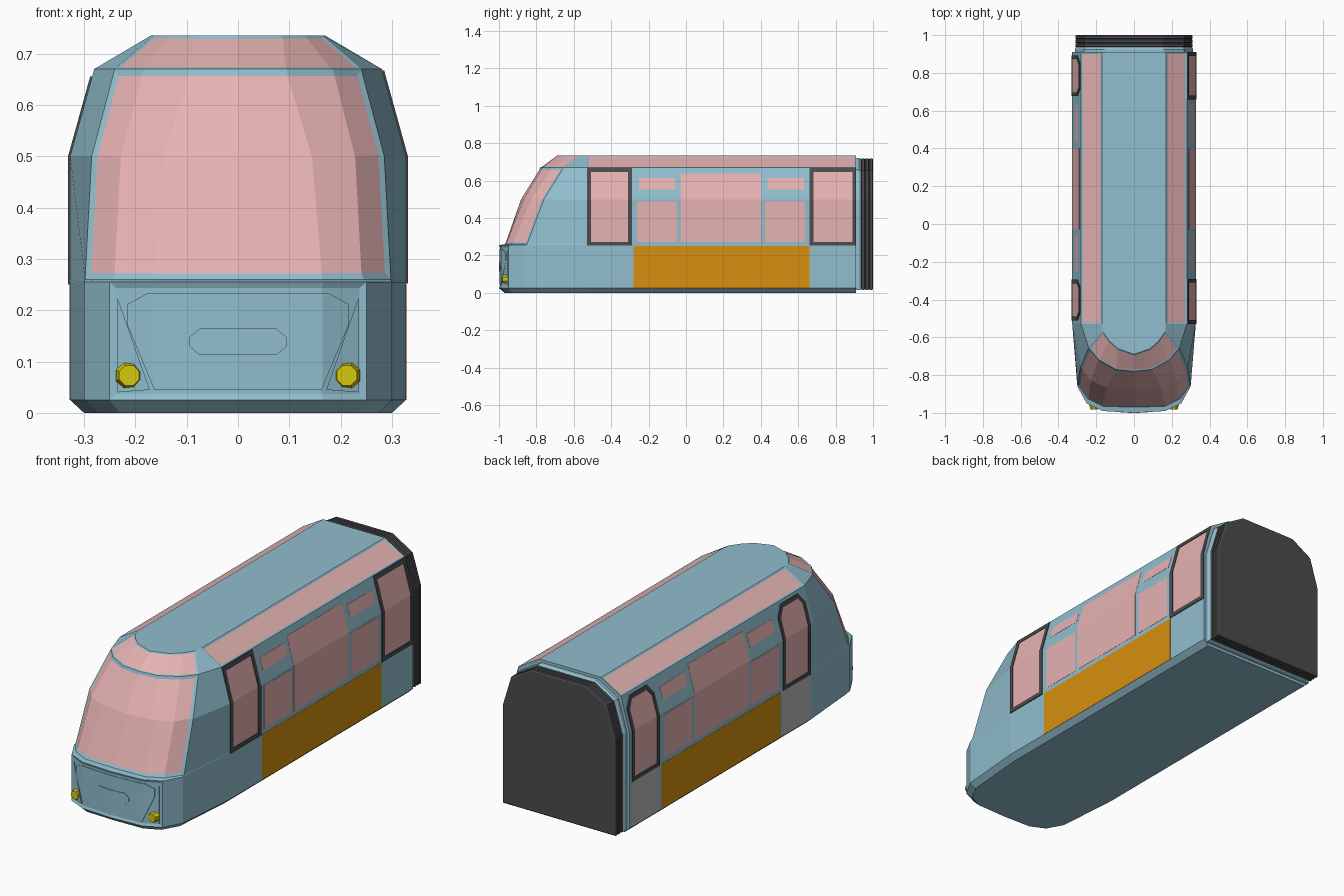
import bpy, bmesh, math
from mathutils import Matrix

if "Cube" in bpy.data.objects:
    bpy.data.objects.remove(bpy.data.objects["Cube"])


def material(name, rgb):
    lin = [(c / 255 / 12.92) if c < 10 else ((c / 255 + 0.055) / 1.055) ** 2.4 for c in rgb]
    m = bpy.data.materials.new(name)
    m.diffuse_color = (*lin, 1)
    m.use_nodes = True
    m.node_tree.nodes["Principled BSDF"].inputs["Base Color"].default_value = m.diffuse_color
    return m


BLUE = material("body_blue", (145, 190, 206))
PINK = material("glass_pink", (230, 178, 178))
ORANGE = material("panel_orange", (215, 144, 14))
DARK = material("rubber_dark", (75, 75, 78))
GREY = material("door_grey", (184, 186, 184))
YELLOW = material("lamp_yellow", (212, 202, 12))


def finish(name, bm, *mats):
    bmesh.ops.recalc_face_normals(bm, faces=bm.faces[:])
    me = bpy.data.meshes.new(name)
    bm.to_mesh(me)
    bm.free()
    for m in mats:
        me.materials.append(m)
    ob = bpy.data.objects.new(name, me)
    bpy.context.collection.objects.link(ob)
    return ob


# Body shell: half plan outlines (rear to nose centre) at each height
BASE = [(.327, .91), (.327, -.53), (.30, -.86), (.25, -.95), (.165, -.99), (0, -1.0)]
ROWS = [
    (0, [(.30, .91), (.30, -.53), (.275, -.85), (.23, -.93), (.155, -.965), (0, -.97)]),
    (.025, BASE),
    (.255, BASE),
    (.26, [(.327, .91), (.327, -.53), (.298, -.85), (.245, -.925), (.165, -.965), (0, -.97)]),
    (.50, [(.327, .91), (.327, -.53), (.285, -.76), (.23, -.83), (.145, -.87), (0, -.885)]),
    (.67, [(.28, .91), (.28, -.53), (.24, -.655), (.185, -.72), (.095, -.77), (0, -.78)]),
    (.735, [(.17, .91), (.17, -.53), (.165, -.57), (.13, -.62), (.085, -.66), (0, -.69)]),
]
bm = bmesh.new()
grid = []
for z, half in ROWS:
    full = half + [(-x, y) for x, y in reversed(half[:-1])]
    grid.append([bm.verts.new((x, y, z)) for x, y in full])
cell = {}
for r in range(len(grid) - 1):
    for c in range(10):
        cell[r, c] = bm.faces.new((grid[r][c], grid[r][c + 1], grid[r + 1][c + 1], grid[r + 1][c]))
bm.faces.new(grid[0])
bm.faces.new(grid[-1])
bm.faces.new([row[0] for row in grid] + [row[-1] for row in reversed(grid)])
bmesh.ops.recalc_face_normals(bm, faces=bm.faces[:])


def inset(keys, width, depth, mat):
    faces = [cell[k] for k in keys]
    bmesh.ops.inset_region(bm, faces=faces, thickness=width, depth=depth,
                           use_even_offset=True, use_boundary=True)
    for f in faces:
        f.material_index = mat


# Windscreen, upper windscreen, roof side glazing, recessed nose panel
inset([(r, c) for r in (3, 4) for c in range(2, 8)], .014, -.003, 1)
inset([(5, c) for c in range(2, 8)], .008, -.002, 1)
inset([(5, 0)], .009, -.002, 1)
inset([(5, 9)], .009, -.002, 1)
inset([(1, c) for c in range(3, 7)], .012, -.005, 0)
finish("body_shell", bm, BLUE, PINK)


# Mappings from flat panel space (u, v, height) to the body surface
def side_map(s):
    def f(u, v, w):
        x = .327 - max(0, v - .5) * .047 / .17
        return (s * (x + w), u, v)
    return f


def nose_map(u, v, w):
    a = abs(u)
    y = -1 + .01 * a / .165 if a < .165 else -.99 + (a - .165) * .04 / .085
    return (u, y + .005 - w, v)


def panel(name, pts, mapping, mat, cuts, high=.002, border=0, keep="all"):
    """Thin plate following the body; keep='ring' or 'inner' after a border inset."""
    b = bmesh.new()
    b.faces.new([b.verts.new((u, v, 0)) for u, v in pts])
    for co, no in cuts:
        bmesh.ops.bisect_plane(b, geom=b.verts[:] + b.edges[:] + b.faces[:],
                               plane_co=co, plane_no=no)
    b.normal_update()
    if border:
        inner = b.faces[:]
        ring = bmesh.ops.inset_region(b, faces=inner, thickness=border,
                                      use_even_offset=True, use_boundary=True)["faces"]
        bmesh.ops.delete(b, geom=inner if keep == "ring" else ring, context="FACES")
    for v in b.verts:
        v.co.z = -.003
    new = bmesh.ops.extrude_face_region(b, geom=b.faces[:], use_keep_orig=True)["geom"]
    for v in new:
        if isinstance(v, bmesh.types.BMVert):
            v.co.z = high
    for v in b.verts:
        v.co = mapping(*v.co)
    return finish(name, b, mat)


def rect(u0, u1, v0, v1):
    return [(u0, v0), (u1, v0), (u1, v1), (u0, v1)]


SIDE_CUT = [((0, .5, 0), (0, 1, 0))]
NOSE_CUT = [((x, 0, 0), (1, 0, 0)) for x in (-.165, 0, .165)]

# Side windows and orange panels on both sides
WINDOWS = {
    "front_upper_window": (-.25, -.055, .553, .615), "front_lower_window": (-.262, -.048, .273, .488),
    "middle_window": (-.03, .40, .273, .637),
    "rear_upper_window": (.435, .63, .553, .615), "rear_lower_window": (.423, .637, .273, .488),
}
for side, s in (("right", 1), ("left", -1)):
    m = side_map(s)
    for n, box in WINDOWS.items():
        panel(f"{side}_{n}", rect(*box), m, PINK, SIDE_CUT, .001)
    panel(f"{side}_orange_panel", rect(-.28, .66, .025, .25), m, ORANGE, SIDE_CUT, .001)

# Doors: square-topped on the right, chamfered with grey lower leaf on the left
for n, y0, y1 in (("front", -.53, -.29), ("rear", .66, .91)):
    pts = rect(y0, y1, .252, .667)
    for part, mat, h, keep in (("frame", DARK, .004, "ring"), ("glass", PINK, .001, "inner")):
        panel(f"right_{n}_door_{part}", pts, side_map(1), mat, SIDE_CUT, h, .021, keep)
for n, y0, y1 in (("front", -.51, -.295), ("rear", .677, .892)):
    pts = [(y0, .25), (y1, .25), (y1, .605), (y1 - .04, .655), (y0 + .04, .655), (y0, .605)]
    for part, mat, h, keep in (("frame", DARK, .004, "ring"), ("glass", PINK, .001, "inner")):
        panel(f"left_{n}_door_{part}", pts, side_map(-1), mat, SIDE_CUT, h, .019, keep)
    panel(f"left_{n}_door_lower", rect(y0, y1, .025, .25), side_map(-1), GREY, SIDE_CUT, .001)

# Nose hatch, coupler cover, lamp panels and headlights
hatch = [(.163, .045), (.215, .17), (.215, .212), (.175, .234)]
panel("nose_hatch", hatch + [(-x, z) for x, z in reversed(hatch)], nose_map, BLUE, NOSE_CUT, .003)
cover = [(.075, .113), (.095, .13), (.095, .147), (.075, .164)]
panel("coupler_cover", cover + [(-x, z) for x, z in reversed(cover)], nose_map, BLUE, NOSE_CUT, .006)
for side, s in (("right", 1), ("left", -1)):
    panel(f"{side}_lamp_panel", [(s * .235, .225), (s * .172, .045), (s * .235, .04)],
          nose_map, BLUE, NOSE_CUT, .003)
    b = bmesh.new()
    bmesh.ops.create_cone(b, cap_ends=True, segments=8, radius1=.028, radius2=.021, depth=.026,
                          matrix=Matrix.Translation((s * .212, -.968, .073))
                          @ Matrix.Rotation(math.radians(90), 4, "X")
                          @ Matrix.Rotation(math.radians(22.5), 4, "Z"))
    finish(f"{side}_headlight", b, YELLOW)


# Rear collar and ribbed gangway, lofted from the body cross-section
SECTION = [(.327, .0), (.327, .5), (.28, .67), (.17, .735)]


def loft(name, rings, mat):
    b = bmesh.new()
    prev = None
    for y, k in rings:
        half = [(x - k, z + k if z == 0 else z - k * (z > .5)) for x, z in SECTION]
        ring = [b.verts.new((x, y, z)) for x, z in half + [(-x, z) for x, z in reversed(half)]]
        if prev:
            for i in range(8):
                b.faces.new((prev[i], prev[(i + 1) % 8], ring[(i + 1) % 8], ring[i]))
        else:
            b.faces.new(ring)
        prev = ring
    b.faces.new(prev)
    finish(name, b, mat)


loft("rear_collar", [(.90, .014), (.925, .014), (.936, .02)], BLUE)
ribs = []
for i in range(3):
    y = .936 + i * .0213
    ribs += [(y, .022), (y + .004, .016), (y + .0173, .016), (y + .0213, .022)][(1 if i else 0):]
loft("gangway", ribs, DARK)
